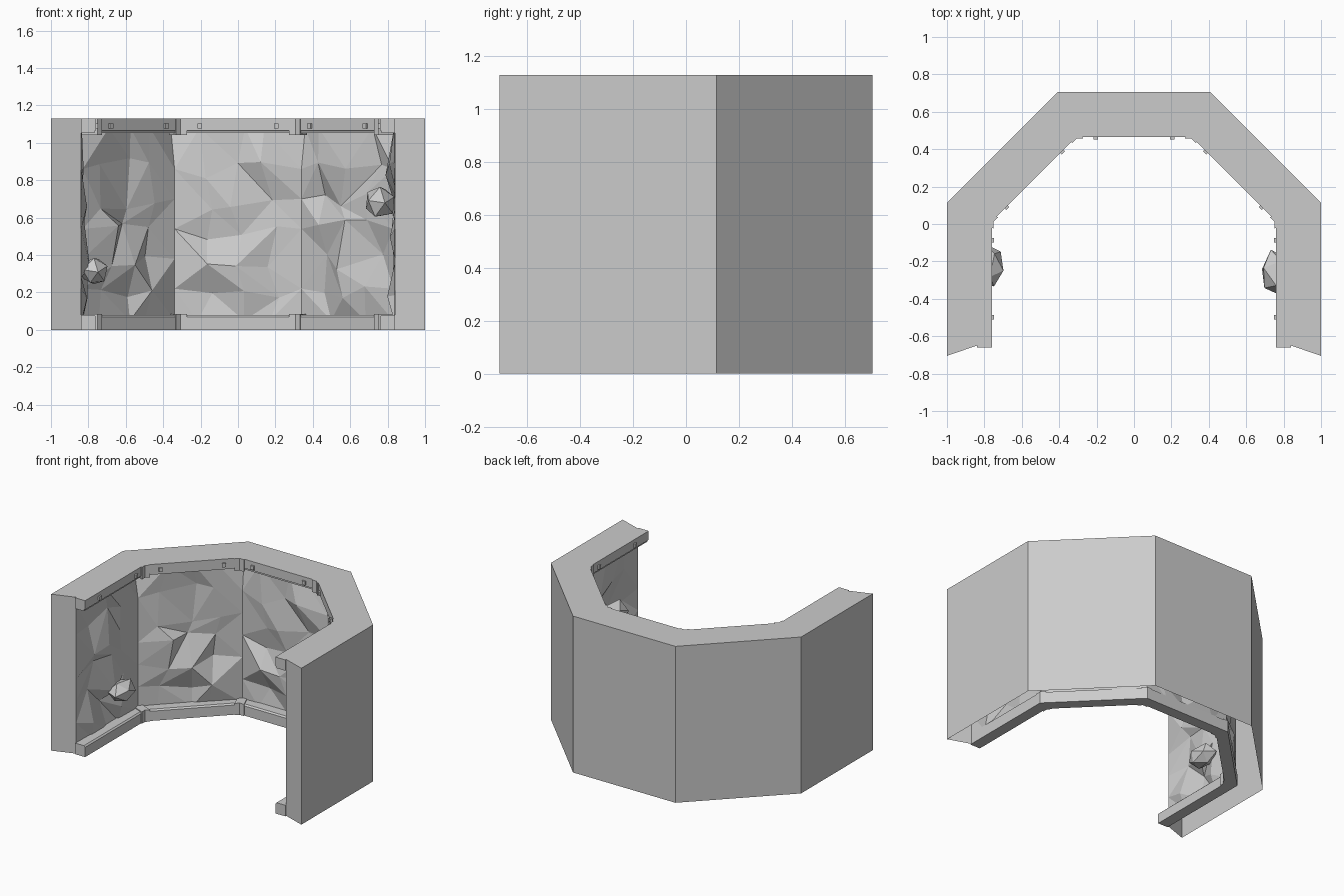
import bpy, bmesh, math, random
from mathutils import Vector, Matrix

if "Cube" in bpy.data.objects:
    bpy.data.objects.remove(bpy.data.objects["Cube"])

random.seed(11)
H = 1.13


def make(name, bm):
    me = bpy.data.meshes.new(name)
    bmesh.ops.recalc_face_normals(bm, faces=bm.faces)
    bm.to_mesh(me)
    bm.free()
    ob = bpy.data.objects.new(name, me)
    bpy.context.collection.objects.link(ob)
    return ob


def path(d, end=-0.655):
    """Six-point plan of the alcove, offset outwards by d from the trim face."""
    t = 0.414 * d
    left = [(-0.76 - d, end), (-0.76 - d, 0.02 + t), (-0.31 - t, 0.47 + d)]
    return [Vector(p) for p in left] + [Vector((-x, y)) for x, y in reversed(left)]


def corner_path(i, length=0.035):
    """Short path wrapping around plan corner i."""
    def f(d):
        p = path(d)
        a, b, c = p[i - 1], p[i], p[i + 1]
        return [b + (a - b).normalized() * length, b, b + (c - b).normalized() * length]
    return f


def sweep(name, profile, path_fn):
    """Sweep a closed (depth, z) profile along a plan path, capping the ends."""
    bm = bmesh.new()
    rows = [[bm.verts.new((p.x, p.y, z)) for p in path_fn(d)] for d, z in profile]
    n = len(rows)
    for k in range(n):
        a, b = rows[k], rows[(k + 1) % n]
        for j in range(len(a) - 1):
            bm.faces.new((a[j], a[j + 1], b[j + 1], b[j]))
    for j in (0, -1):
        bm.faces.new([r[j] for r in rows])
    return make(name, bm)


# Outer shell: outside panels, slanted front ends and top ring, open underneath
bm = bmesh.new()
outer, inner = path(0.24, -0.70), path(0.08, -0.645)
grid = [[bm.verts.new((p.x, p.y, z)) for p in pts]
        for pts, z in ((outer, 0), (outer, H), (inner, H), (inner, 0))]
for a, b in zip(grid[:2], grid[1:3]):
    for j in range(5):
        bm.faces.new((a[j], a[j + 1], b[j + 1], b[j]))
for j in (0, 5):
    bm.faces.new([row[j] for row in grid])
make("outer_wall", bm)

# Top and bottom trim rails with a small chamfer
sweep("bottom_trim", [(0, 0), (0, 0.07), (0.01, 0.08), (0.08, 0.08), (0.08, 0)], path)
sweep("top_trim", [(0, H), (0, 1.065), (0.008, 1.063), (0.008, 1.052),
                   (0.08, 1.052), (0.08, H)], path)

# Corner brackets wrapping the rails
for i in range(1, 5):
    for label, z0, z1 in (("bottom", 0.0, 0.085), ("top", 1.042, H)):
        sweep(f"{label}_bracket_{i}",
              [(-0.008, z0), (-0.008, z1), (0.08, z1), (0.08, z0)], corner_path(i))

# Square bolts on the top rail
p = path(0)
for i in range(5):
    a, b = p[i], p[i + 1]
    spots = {0: (0.24, 0.85), 4: (0.15, 0.76)}.get(i, (0.17, 0.83))
    for k, t in enumerate(spots):
        c = a.lerp(b, t)
        ang = math.atan2(b.y - a.y, b.x - a.x)
        bm = bmesh.new()
        m = (Matrix.Translation((c.x, c.y, 1.09)) @ Matrix.Rotation(ang, 4, 'Z')
             @ Matrix.Diagonal((0.024, 0.024, 0.028, 1)))
        bmesh.ops.create_cube(bm, size=1, matrix=m)
        make(f"bolt_{i}_{k}", bm)

# Faceted rock lining between the rails
cols = []
for i, n in enumerate((4, 4, 4, 4, 4)):
    cols += [(i, k / n, k == 0) for k in range(n)]
cols.append((4, 1.0, True))
rows = [0.05, 0.22, 0.38, 0.54, 0.70, 0.86, 1.08]
bm = bmesh.new()
verts = []
for r, z in enumerate(rows):
    line = []
    for c, (i, t, corner) in enumerate(cols):
        edge_row = r in (0, len(rows) - 1)
        d, dz = random.uniform(0.02, 0.12), random.uniform(-0.06, 0.06)
        if edge_row:
            d, dz = 0.075, 0
        if corner:
            # ridge at the corners that breaks off near the top
            d, dz = (0.07 if r < 6 else 0.12), 0
        else:
            t += random.uniform(-0.07, 0.07)
        if c in (0, len(cols) - 1):
            d = 0.078
        q = path(d, -0.645)
        v = q[i].lerp(q[i + 1], t)
        line.append(bm.verts.new((v.x, v.y, z + dz)))
    verts.append(line)
for r in range(len(rows) - 1):
    for c in range(len(cols) - 1):
        a, b = verts[r][c], verts[r][c + 1]
        e, f = verts[r + 1][c + 1], verts[r + 1][c]
        if random.random() < 0.5:
            tris = ((a, b, e), (a, e, f))
        else:
            tris = ((a, b, f), (b, e, f))
        for tri in tris:
            bm.faces.new(tri)
make("rock_lining", bm)


# Boulders bulging from the side walls
def boulder(name, loc, size):
    bm = bmesh.new()
    bmesh.ops.create_icosphere(bm, subdivisions=1, radius=1)
    for v in bm.verts:
        v.co = v.co * random.uniform(0.88, 1.08)
    bmesh.ops.transform(bm, matrix=Matrix.Translation(loc) @ Matrix.Diagonal((*size, 1))
                        @ Matrix.Rotation(0.5, 4, 'X'), verts=bm.verts)
    make(name, bm)


boulder("left_boulder", (-0.77, -0.22, 0.31), (0.08, 0.115, 0.08))
boulder("right_boulder", (0.76, -0.26, 0.68), (0.095, 0.125, 0.09))

# Centre the plan in y (outer wall spans -0.70 to 0.71)
for ob in bpy.data.objects:
    ob.location.y -= 0.005
